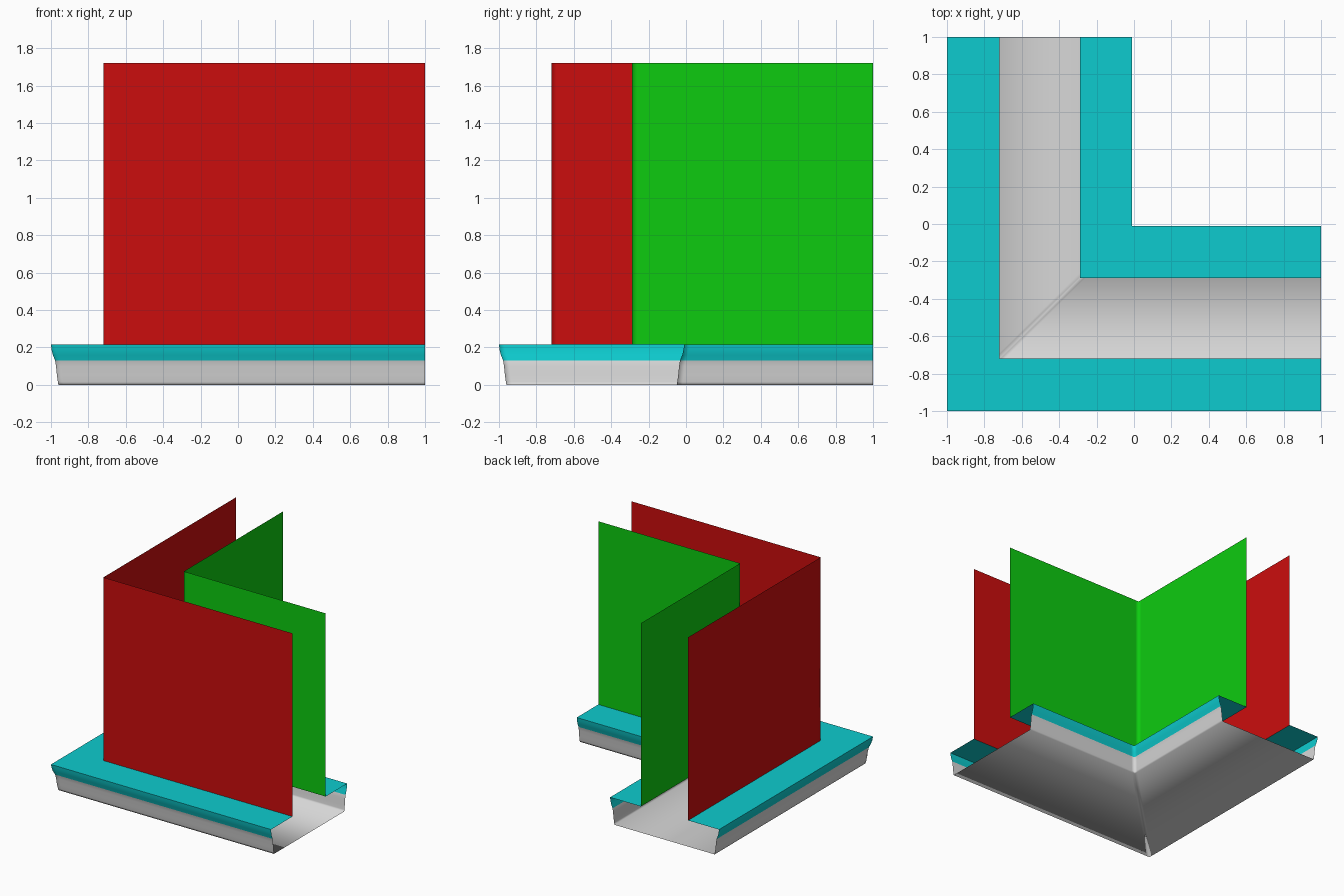
import bpy

cube = bpy.data.objects.get("Cube")
if cube:
    bpy.data.objects.remove(cube)

CENTRE = -0.505   # middle of the channel section
RIM_Z = 0.215
WALL_Z = 1.72
BAND = 0.03       # narrow strip either side of the mitred corner


def material(name, rgb):
    mat = bpy.data.materials.new(name)
    mat.use_nodes = True
    mat.diffuse_color = (*rgb, 1)
    mat.node_tree.nodes["Principled BSDF"].inputs["Base Color"].default_value = (*rgb, 1)
    return mat


red = material("red", (0.6, 0.004, 0.004))
green = material("green", (0.004, 0.6, 0.005))
cyan = material("cyan", (0.004, 0.6, 0.62))
grey = material("light grey", (0.68, 0.68, 0.68))


def l_path(p):
    """Points along the L-shaped run at offset p, mitred at the corner."""
    return [(p, 1), (p, p + BAND), (p, p), (p + BAND, p), (1, p)]


def sweep(name, profile, mats, rule=None, smooth=True):
    """Sweep an open (offset, height) profile along the L-shaped run."""
    verts = [(x, y, z) for p, z in profile for x, y in l_path(p)]
    n = len(l_path(0))
    faces = [(r * n + c, r * n + c + 1, (r + 1) * n + c + 1, (r + 1) * n + c)
             for r in range(len(profile) - 1) for c in range(n - 1)]
    mesh = bpy.data.meshes.new(name)
    mesh.from_pydata(verts, [], faces)
    for mat in mats:
        mesh.materials.append(mat)
    for face in mesh.polygons:
        face.use_smooth = smooth
        if rule:
            face.material_index = rule(face.center.z)
    obj = bpy.data.objects.new(name, mesh)
    bpy.context.collection.objects.link(obj)
    return obj


def mirrored(points):
    return [(2 * CENTRE - p, z) for p, z in reversed(points)]


# Channel: curved cyan lip, grey sides and flat floor
side = [(-1, RIM_Z), (-0.997, 0.19), (-0.99, 0.16), (-0.978, 0.13),
        (-0.973, 0.1), (-0.968, 0.05), (-0.963, 0.015), (-0.96, 0)]
sweep("channel", side + mirrored(side), [grey, cyan], lambda z: int(z > 0.13))

# Flat ledges running from each lip to its wall
ledge = [(-1, RIM_Z), (-0.72, RIM_Z)]
sweep("outer_ledge", ledge, [cyan], smooth=False)
sweep("inner_ledge", mirrored(ledge), [cyan], smooth=False)

# Thin upright walls
wall = [(-0.72, WALL_Z), (-0.72, RIM_Z)]
sweep("outer_wall", wall, [red])
sweep("inner_wall", mirrored(wall), [green])
